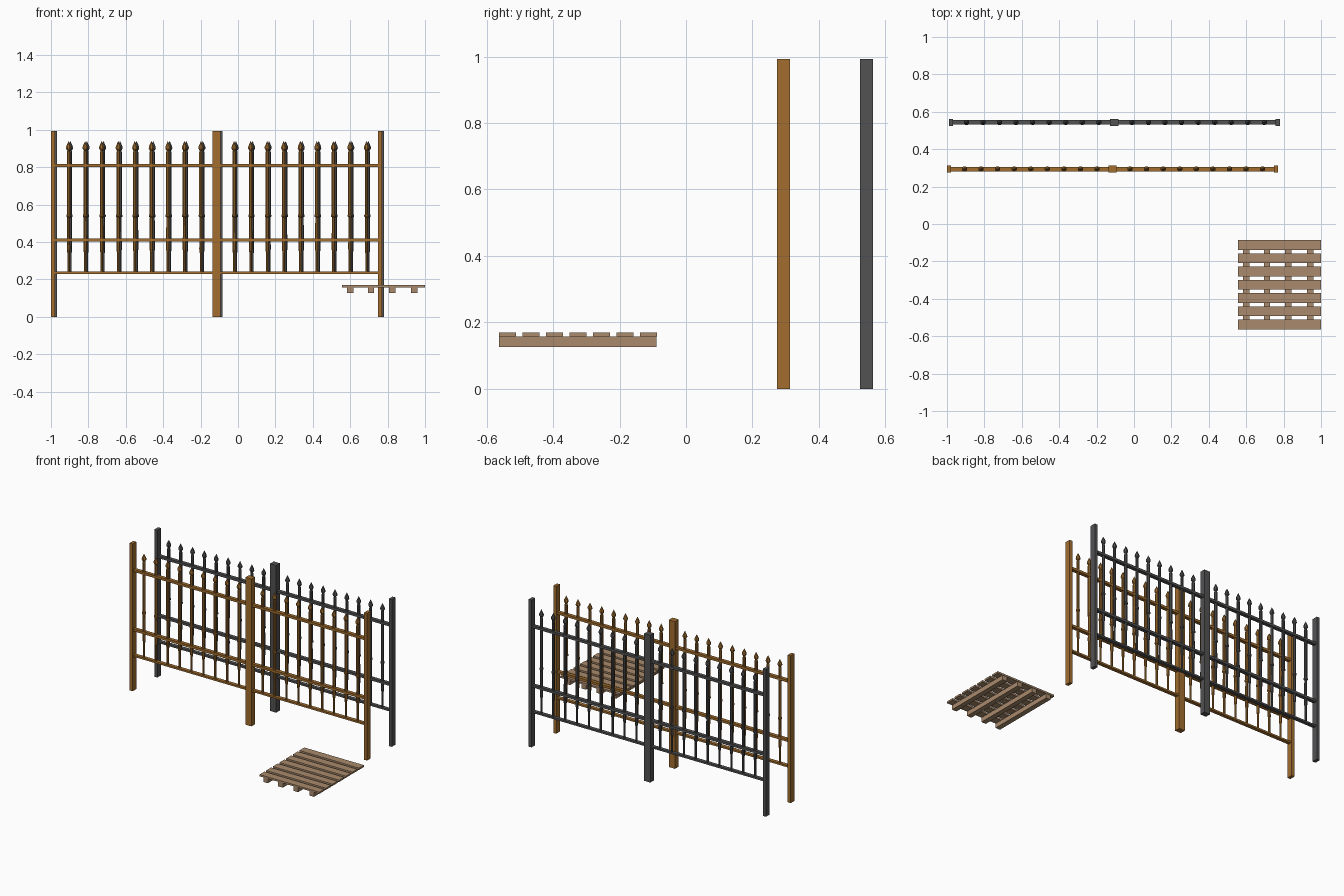
import bpy, bmesh, math
from mathutils import Matrix

if "Cube" in bpy.data.objects:
    bpy.data.objects.remove(bpy.data.objects["Cube"])


def material(name, rgb):
    m = bpy.data.materials.new(name)
    m.diffuse_color = (*rgb, 1)
    m.use_nodes = True
    m.node_tree.nodes["Principled BSDF"].inputs["Base Color"].default_value = m.diffuse_color
    return m


RUST = material("rusty_brown", (0.36, 0.155, 0.028))
IRON = material("dark_iron", (0.085, 0.085, 0.088))
WOOD = material("pale_wood", (0.40, 0.255, 0.15))


def add_box(bm, x0, x1, y0, y1, z0, z1):
    mat = (Matrix.Translation(((x0 + x1) / 2, (y0 + y1) / 2, (z0 + z1) / 2))
           @ Matrix.Diagonal((x1 - x0, y1 - y0, z1 - z0, 1)))
    bmesh.ops.create_cube(bm, size=1, matrix=mat)


def add_turned(bm, x, y, profile, sides=8):
    """Turned bar from (z, radius) pairs, ending in a point."""
    rings = []
    for z, r in profile[:-1]:
        rings.append([bm.verts.new((x + r * math.cos(math.tau * (i + .5) / sides),
                                    y + r * math.sin(math.tau * (i + .5) / sides), z))
                      for i in range(sides)])
    tip = bm.verts.new((x, y, profile[-1][0]))
    bm.faces.new(rings[0][::-1])
    for i in range(sides):
        j = (i + 1) % sides
        for a, b in zip(rings, rings[1:]):
            bm.faces.new((a[i], a[j], b[j], b[i]))
        bm.faces.new((rings[-1][i], rings[-1][j], tip))


def finish(bm, name, mat):
    me = bpy.data.meshes.new(name)
    bm.to_mesh(me)
    bm.free()
    me.materials.append(mat)
    ob = bpy.data.objects.new(name, me)
    bpy.context.collection.objects.link(ob)


PANEL, POST = 0.885, 0.0225
PICKET = [(0.235, 0.007), (0.34, 0.007), (0.36, 0.010), (0.532, 0.009),
          (0.535, 0.013), (0.545, 0.013), (0.548, 0.010), (0.88, 0.010),
          (0.887, 0.007), (0.90, 0.015), (0.91, 0.014), (0.94, 0)]

# two fences, each of two panels standing side by side
for label, mat, left, y in (("brown", RUST, -1.0, 0.294), ("iron", IRON, -0.99, 0.543)):
    for side, x in (("left", left), ("right", left + PANEL)):
        # end posts
        bm = bmesh.new()
        for px in (x, x + PANEL - POST):
            add_box(bm, px, px + POST, y - 0.0195, y + 0.0195, 0, 0.992)
        finish(bm, f"{label}_{side}_posts", mat)
        # horizontal rails
        bm = bmesh.new()
        for z, h in ((0.81, 0.008), (0.41, 0.008), (0.236, 0.006)):
            add_box(bm, x + POST, x + PANEL - POST, y - 0.012, y + 0.012, z - h, z + h)
        finish(bm, f"{label}_{side}_rails", mat)
        # spear-topped pickets
        bm = bmesh.new()
        for i in range(9):
            add_turned(bm, x + 0.094 + 0.0885 * i, y, PICKET)
        finish(bm, f"{label}_{side}_pickets", mat)

# pallet slats
bm = bmesh.new()
for i in range(7):
    y = -0.563 + 0.0707 * i
    add_box(bm, 0.555, 1.0, y, y + 0.052, 0.157, 0.169)
finish(bm, "pallet_slats", WOOD)

# pallet bearers
bm = bmesh.new()
for x in (0.60, 0.711, 0.825, 0.943):
    add_box(bm, x - 0.017, x + 0.017, -0.563, -0.089, 0.1265, 0.157)
finish(bm, "pallet_bearers", WOOD)
